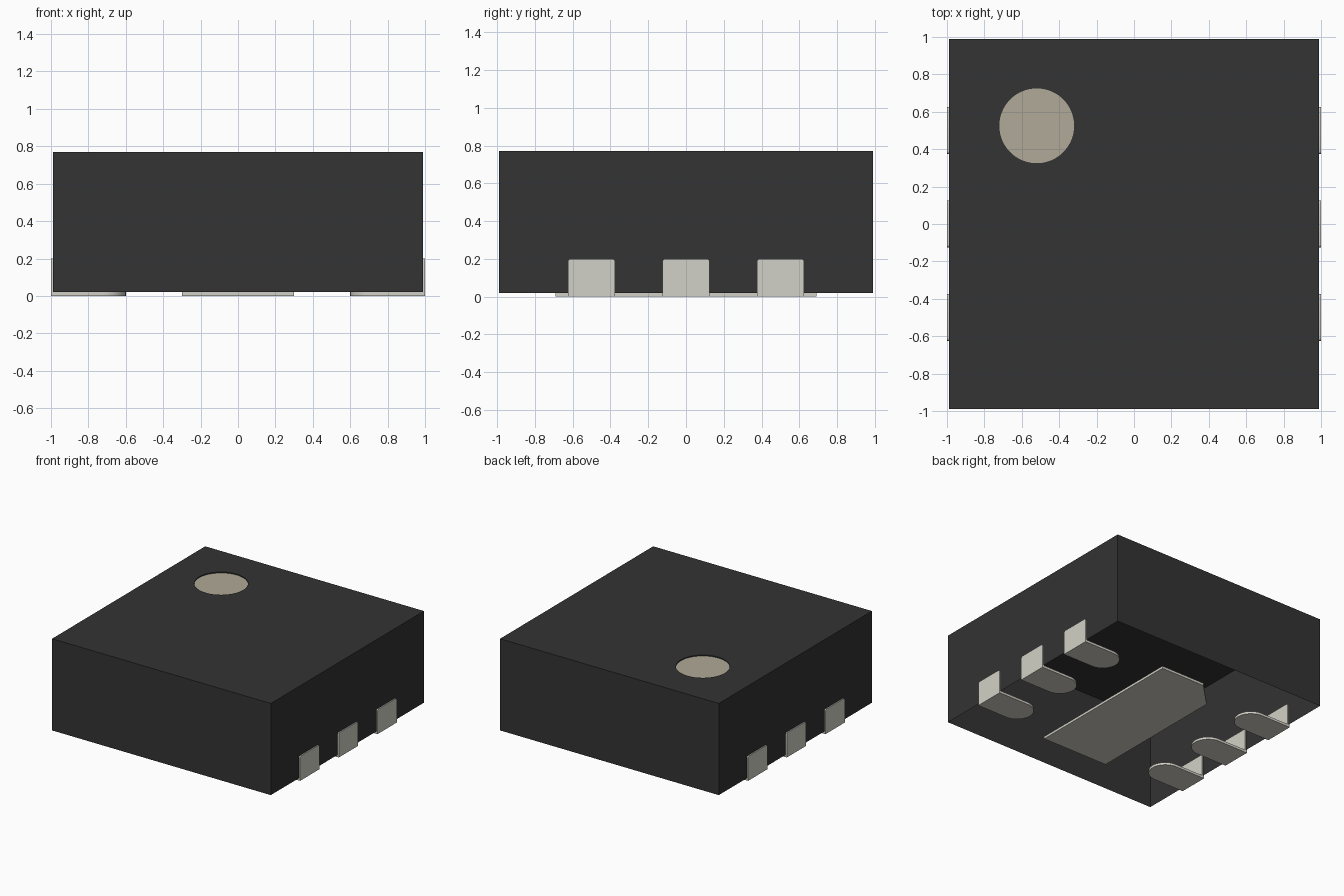
import bpy, bmesh
from math import sin, cos, pi
from mathutils import Vector

cube = bpy.data.objects.get("Cube")
if cube:
    bpy.data.objects.remove(cube, do_unlink=True)


def material(name, rgb):
    m = bpy.data.materials.new(name)
    m.use_nodes = True
    m.diffuse_color = (*rgb, 1)
    m.node_tree.nodes["Principled BSDF"].inputs["Base Color"].default_value = (*rgb, 1)
    return m


BLACK = material("black plastic", (0.033, 0.033, 0.033))
METAL = material("pale metal", (0.645, 0.639, 0.572))
TAN = material("tan marking", (0.435, 0.398, 0.316))


def finish(name, bm, *mats):
    mesh = bpy.data.meshes.new(name)
    bm.to_mesh(mesh)
    bm.free()
    ob = bpy.data.objects.new(name, mesh)
    bpy.context.collection.objects.link(ob)
    for m in mats:
        mesh.materials.append(m)
    bpy.ops.object.select_all(action="DESELECT")
    ob.select_set(True)
    bpy.context.view_layer.objects.active = ob
    bpy.ops.object.shade_smooth_by_angle()
    return ob


def prism(bm, points, depth):
    """Solid made by pushing an outline along a vector."""
    face = bm.faces.new([bm.verts.new(p) for p in points])
    out = bmesh.ops.extrude_face_region(bm, geom=[face], use_keep_orig=True)
    top = [g for g in out["geom"] if isinstance(g, bmesh.types.BMVert)]
    bmesh.ops.translate(bm, verts=top, vec=Vector(depth))


def arc(cx, cy, r, start, end, n):
    return [(cx + r * cos(start + (end - start) * i / n),
             cy + r * sin(start + (end - start) * i / n)) for i in range(n + 1)]


def loop(bm, points, z):
    vs = [bm.verts.new((x, y, z)) for x, y in points]
    return vs, [bm.edges.new((vs[i - 1], vs[i])) for i in range(len(vs))]


# Body: shell open underneath, with a shallow round recess in the top
HALF, BASE, TOP, RECESS = 0.99, 0.02, 0.77, 0.008
bm = bmesh.new()
square = [(-HALF, -HALF), (HALF, -HALF), (HALF, HALF), (-HALF, HALF)]
circle = arc(-0.52, 0.525, 0.2, 0, 2 * pi, 64)[:-1]
upper, rim = loop(bm, square, TOP)
lower, _ = loop(bm, square, BASE)
ring, hole = loop(bm, circle, TOP)
floor, _ = loop(bm, circle, TOP - RECESS)
bmesh.ops.triangle_fill(bm, edges=rim + hole, use_beauty=True, normal=(0, 0, 1))
for a, b in ((lower, upper), (floor, ring)):
    for i in range(len(a)):
        quad = [a[i - 1], a[i], b[i], b[i - 1]]
        bm.faces.new(quad if a is lower else quad[::-1])
# Pin-one marking on the recess floor
bm.faces.new(floor).material_index = 1
for f in bm.faces:
    f.normal_update()
    if f.normal.z < -0.5:
        f.normal_flip()
finish("body", bm, BLACK, TAN)

# Central pad with one clipped corner
bm = bmesh.new()
outline = [(-0.3, -0.69), (0.3, -0.69), (0.3, 0.69), (-0.1, 0.69), (-0.3, 0.49)]
prism(bm, [(x, y, 0) for x, y in outline], (0, 0, 0.02))
bmesh.ops.recalc_face_normals(bm, faces=bm.faces)
finish("centre_pad", bm, METAL)

# Six terminals: round-ended foot below and upright tab at the side
W, T = 0.125, 0.02
for side, label in ((1, "left"), (-1, "right")):
    for row, y in (("front", -0.5), ("middle", 0), ("back", 0.5)):
        bm = bmesh.new()
        foot = [(1, -W), (1, W)] + arc(0.6 + W, 0, W, pi / 2, 3 * pi / 2, 20)
        prism(bm, [(side * px, y + py, 0) for px, py in foot], (0, 0, T))
        r = 0.015
        tab = [(-W, 0), (W, 0)]
        tab += arc(W - r, 0.2 - r, r, 0, pi / 2, 4)
        tab += arc(r - W, 0.2 - r, r, pi / 2, pi, 4)
        prism(bm, [(side, y + py, pz) for py, pz in tab], (-side * T, 0, 0))
        bmesh.ops.recalc_face_normals(bm, faces=bm.faces)
        finish(f"{label}_{row}_terminal", bm, METAL)
